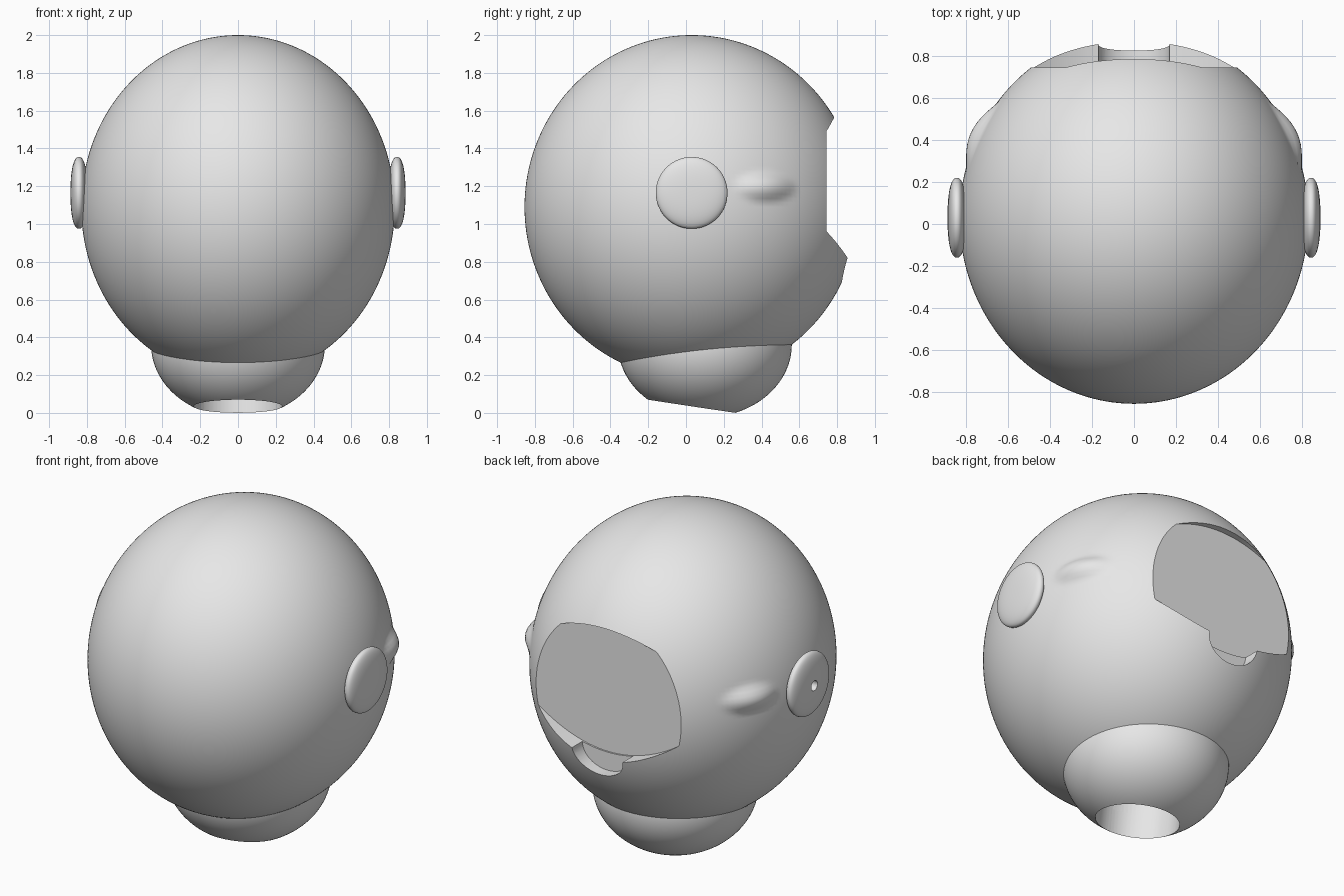
import bpy, bmesh, math
from mathutils import Matrix, Vector

if "Cube" in bpy.data.objects:
    bpy.data.objects.remove(bpy.data.objects["Cube"])

grey = bpy.data.materials.new("plain_grey")
grey.use_nodes = True
grey.diffuse_color = (0.8, 0.8, 0.8, 1)
grey.node_tree.nodes["Principled BSDF"].inputs["Base Color"].default_value = (0.8, 0.8, 0.8, 1)

HEAD_CENTRE, HEAD_RADII = Vector((0, 0.03, 1.09)), Vector((0.83, 0.885, 0.91))


def finish(name, bm):
    """Turn a bmesh into a named object."""
    bmesh.ops.recalc_face_normals(bm, faces=bm.faces)
    mesh = bpy.data.meshes.new(name)
    bm.to_mesh(mesh)
    bm.free()
    mesh.materials.append(grey)
    ob = bpy.data.objects.new(name, mesh)
    bpy.context.collection.objects.link(ob)
    return ob


def ellipsoid(centre, radii, segments, rings):
    bm = bmesh.new()
    bmesh.ops.create_uvsphere(bm, u_segments=segments, v_segments=rings, radius=1)
    for v in bm.verts:
        v.co = Vector(centre) + Vector(a * b for a, b in zip(v.co, radii))
    return bm


def prism(name, outline, y0, y1):
    """Extrude an XZ outline along y."""
    bm = bmesh.new()
    face = bm.faces.new([bm.verts.new((x, y0, z)) for x, z in outline])
    moved = bmesh.ops.extrude_face_region(bm, geom=[face])["geom"]
    for v in moved:
        if isinstance(v, bmesh.types.BMVert):
            v.co.y = y1
    return finish(name, bm)


def cylinder(name, radius, depth, matrix):
    bm = bmesh.new()
    bmesh.ops.create_cone(bm, cap_ends=True, segments=64, radius1=radius,
                          radius2=radius, depth=depth, matrix=matrix)
    return finish(name, bm)


def cut(ob, cutters):
    """Subtract the cutters and bake the result."""
    for c in cutters:
        mod = ob.modifiers.new("cut", 'BOOLEAN')
        mod.operation, mod.solver, mod.object = 'DIFFERENCE', 'EXACT', c
    deps = bpy.context.evaluated_depsgraph_get()
    mesh = bpy.data.meshes.new_from_object(ob.evaluated_get(deps))
    ob.modifiers.clear()
    ob.data = mesh


# head shell with a soft raised bump on each side
bm = ellipsoid(HEAD_CENTRE, HEAD_RADII, 192, 128)
for v in bm.verts:
    r2 = ((v.co.y - 0.42) / 0.17) ** 2 + ((v.co.z - 1.195) / 0.085) ** 2
    if r2 < 1:
        d = v.co - HEAD_CENTRE
        normal = Vector(a / (b * b) for a, b in zip(d, HEAD_RADII)).normalized()
        v.co += normal * 0.04 * (1 - r2) ** 1.5
head = finish("head", bm)

# neck collar
neck = finish("neck", ellipsoid((0, 0.10, 0.36), (0.46, 0.46, 0.384), 96, 64))

# face opening, wide with arched top and bottom
xs = [-0.55 + 1.1 * i / 32 for i in range(33)]
outline = [(x, 0.80 + 0.16 * (x / 0.475) ** 2) for x in xs]
outline += [(x, 1.565 - 0.075 * (x / 0.33) ** 2) for x in reversed(xs)]
visor_cutter = prism("visor_cutter", outline, 0.745, 1.2)

# rounded chin notch under the opening
arc = [math.pi * i / 24 for i in range(25)]
outline = [(-0.17 * math.cos(a), 0.82 - 0.13 * math.sin(a)) for a in arc]
outline += [(0.17, 0.9), (-0.17, 0.9)]
notch_cutter = prism("notch_cutter", outline, 0.755, 1.2)

# tilted neck bore
tilt = Matrix.Rotation(-math.atan(0.15), 4, 'X')
bore_cutter = cylinder("bore_cutter", 0.234, 1.0,
                       Matrix.Translation((0, 0.03, 0.035)) @ tilt)

cut(head, [visor_cutter, notch_cutter, bore_cutter])
cut(neck, [bore_cutter])

# ear discs: lathed, slightly flattened lens
parts = [head, neck]
for side, name in ((1, "left_ear"), (-1, "right_ear")):
    bm = bmesh.new()
    profile = []
    for i in range(25):
        a = math.pi * i / 24
        c, s = math.cos(a), math.sin(a)
        profile.append(bm.verts.new((0.045 * math.copysign(abs(c) ** 0.85, c),
                                     0.19 * abs(s) ** 0.85, 0)))
    edges = [bm.edges.new(p) for p in zip(profile, profile[1:])]
    bmesh.ops.spin(bm, geom=profile + edges, cent=(0, 0, 0), axis=(1, 0, 0),
                   angle=math.tau, steps=64, use_duplicate=False)
    bmesh.ops.remove_doubles(bm, verts=bm.verts, dist=0.0005)
    bmesh.ops.translate(bm, verts=bm.verts, vec=(side * 0.842, 0.03, 1.165))
    parts.append(finish(name, bm))

# small socket in one ear
pin_cutter = cylinder("pin_cutter", 0.03, 0.12, Matrix.Translation((-0.91, 0.03, 1.165))
                      @ Matrix.Rotation(math.pi / 2, 4, 'Y'))
cut(parts[-1], [pin_cutter])

for helper in (visor_cutter, notch_cutter, bore_cutter, pin_cutter):
    bpy.data.objects.remove(helper)

# smooth shading with crisp cut edges
bpy.ops.object.select_all(action='DESELECT')
for ob in parts:
    ob.select_set(True)
bpy.context.view_layer.objects.active = head
bpy.ops.object.shade_smooth_by_angle(angle=math.radians(30))
